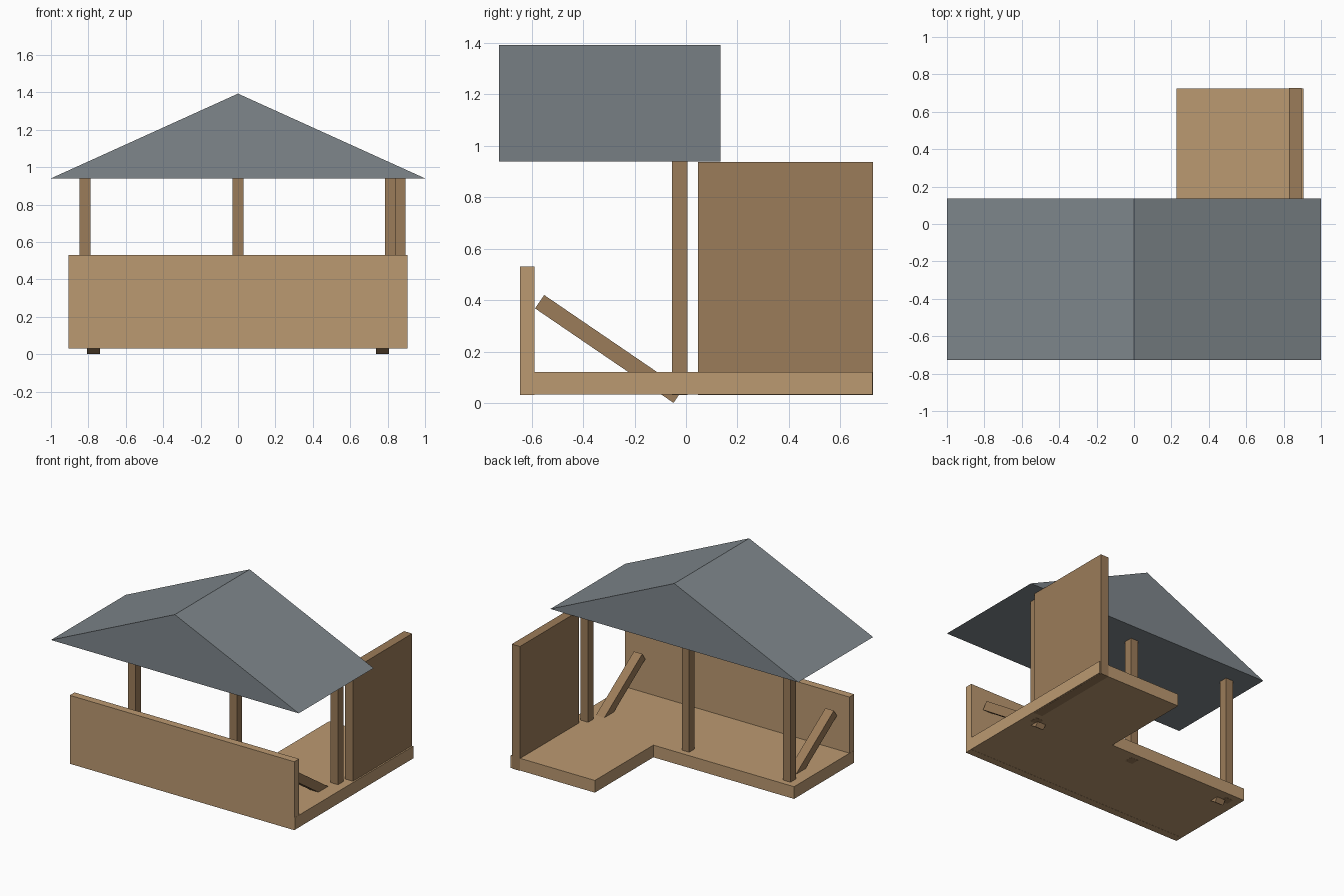
import bpy
import bmesh
from math import radians
from mathutils import Matrix

if "Cube" in bpy.data.objects:
    bpy.data.objects.remove(bpy.data.objects["Cube"])


def material(name, rgb):
    m = bpy.data.materials.new(name)
    m.diffuse_color = (*rgb, 1)
    m.use_nodes = True
    m.node_tree.nodes["Principled BSDF"].inputs["Base Color"].default_value = m.diffuse_color
    return m


LIGHT = material("light_wood", (0.50, 0.32, 0.165))
DARK = material("dark_wood", (0.33, 0.20, 0.10))
SLATE = material("slate", (0.21, 0.24, 0.26))


def finish(name, bm, mat):
    bmesh.ops.recalc_face_normals(bm, faces=bm.faces)
    me = bpy.data.meshes.new(name)
    bm.to_mesh(me)
    bm.free()
    me.materials.append(mat)
    ob = bpy.data.objects.new(name, me)
    bpy.context.collection.objects.link(ob)
    return ob


def prism(name, profile, direction, mat):
    """Extrude a closed flat outline along a direction."""
    bm = bmesh.new()
    face = bm.faces.new([bm.verts.new(p) for p in profile])
    new = bmesh.ops.extrude_face_region(bm, geom=[face], use_keep_orig=True)["geom"]
    bmesh.ops.translate(bm, vec=direction,
                        verts=[v for v in new if isinstance(v, bmesh.types.BMVert)])
    return finish(name, bm, mat)


def box(name, x, y, z, mat):
    """Box from (min, max) ranges."""
    spans = (x, y, z)
    size = [b - a for a, b in spans]
    mid = [(a + b) / 2 for a, b in spans]
    bm = bmesh.new()
    bmesh.ops.create_cube(bm, size=1, matrix=Matrix.Translation(mid) @ Matrix.Diagonal((*size, 1)))
    return finish(name, bm, mat)


# L-shaped floor slab
outline = [(-0.907, -0.641), (0.907, -0.641), (0.907, 0.725),
           (0.228, 0.725), (0.228, 0.05), (-0.907, 0.05)]
prism("floor", [(x, y, 0.032) for x, y in outline], (0, 0, 0.089), LIGHT)

# Low front wall and tall side wall
box("front_wall", (-0.906, 0.906), (-0.645, -0.59), (0.031, 0.53), LIGHT)
box("side_wall", (0.83, 0.896), (0.046, 0.728), (0.031, 0.938), DARK)

# Row of posts under the roof
for label, x in (("left", -0.818), ("middle", 0), ("right", 0.816)):
    box(label + "_post", (x - 0.03, x + 0.03), (-0.055, 0.006), (0.031, 0.945), DARK)

# Slanted braces
for label, x in (("left", -0.773), ("right", 0.773)):
    brace = box(label + "_brace", (-0.034, 0.034), (-0.326, 0.326), (-0.0315, 0.0315), DARK)
    brace.location = (x, -0.30, 0.21)
    brace.rotation_euler.x = radians(-34.3)

# Gable roof
prism("roof", [(-1, -0.728, 0.94), (1, -0.728, 0.94), (0, -0.728, 1.393)],
      (0, 0.863, 0), SLATE)
